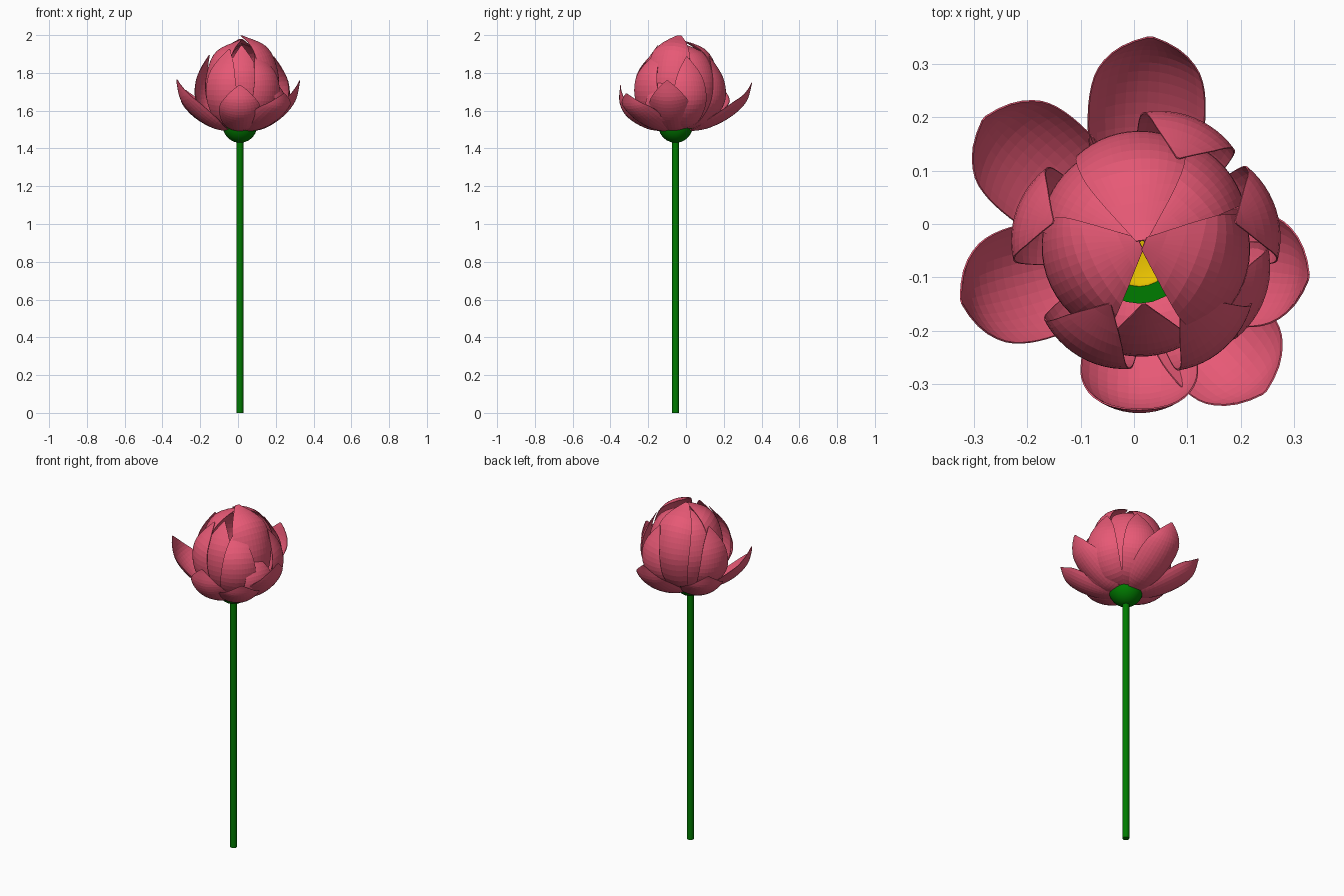
import bpy, bmesh, math
from mathutils import Vector, Matrix

if "Cube" in bpy.data.objects:
    bpy.data.objects.remove(bpy.data.objects["Cube"], do_unlink=True)


def material(name, rgb):
    mat = bpy.data.materials.new(name)
    mat.use_nodes = True
    mat.diffuse_color = (*rgb, 1)
    mat.node_tree.nodes["Principled BSDF"].inputs["Base Color"].default_value = (*rgb, 1)
    return mat


PINK = material("petal pink", (0.8, 0.1, 0.18))
GREEN = material("stem green", (0, 0.2, 0))
YELLOW = material("pollen yellow", (0.85, 0.56, 0))
AXIS = Vector((0.01, -0.055, 0))
BUD_AXIS = Vector((0.015, -0.035, 0))


def finish(bm, name, mat):
    mesh = bpy.data.meshes.new(name)
    bm.to_mesh(mesh)
    bm.free()
    mesh.materials.append(mat)
    obj = bpy.data.objects.new(name, mesh)
    bpy.context.collection.objects.link(obj)
    return obj


def smooth_sample(points, t):
    """Catmull-Rom curve through evenly spaced points, t from 0 to 1."""
    last = len(points) - 1
    i = min(int(t * last), last - 1)
    f = t * last - i
    p1, p2 = points[i], points[i + 1]
    p0 = points[i - 1] if i else p1 * 2 - p2
    p3 = points[i + 2] if i + 2 <= last else p2 * 2 - p1
    return (p1 * 2 + (p2 - p0) * f + (p0 * 2 - p1 * 5 + p2 * 4 - p3) * f * f
            + (p1 * 3 - p0 - p2 * 3 + p3) * f ** 3) * 0.5


# Side profiles as (outward, up) fractions
OPEN = [(0.1, 0), (0.4, 0.06), (0.7, 0.28), (0.92, 0.6), (1, 1)]
CUPPED = [(0.12, 0), (0.5, 0.06), (0.85, 0.3), (1, 0.62), (0.99, 1)]
UPRIGHT = [(0.12, 0), (0.62, 0.09), (0.95, 0.35), (0.96, 0.67), (0.7, 1)]
LEANING = [(0.12, 0), (0.62, 0.09), (0.97, 0.37), (0.95, 0.7), (0.5, 1)]
CLOSED = [(0.15, 0), (0.72, 0.13), (1, 0.42), (0.95, 0.68), (0.66, 0.89), (0.02, 1)]
# Petal outlines as width fractions from base to tip
ROUND = [0.14, 0.45, 0.78, 0.95, 1, 0.97, 0.83, 0.52, 0.04]
POINTED = [0.3, 0.62, 0.88, 1, 0.93, 0.66, 0.03]
BLUNT = [0.3, 0.62, 0.88, 1, 0.98, 0.78, 0.1]
ROWS, COLUMNS = 20, 12


def petal(name, profile, outline, axis, degrees, reach, base, height, half_width, cup):
    """A sheet swept along the profile with an arc cross-section of radius cup."""
    curve = [Vector((r * reach, base + z * height)) for r, z in profile]
    turn = Matrix.Rotation(math.radians(degrees), 3, "Z")
    bm = bmesh.new()
    grid = []
    for i in range(ROWS + 1):
        u = i / ROWS
        centre = smooth_sample(curve, u)
        tangent = (smooth_sample(curve, min(u + 0.02, 1))
                   - smooth_sample(curve, max(u - 0.02, 0))).normalized()
        inward = Vector((-tangent.y, tangent.x))
        width = half_width * max(smooth_sample(outline, u), 0.02)
        row = []
        for j in range(COLUMNS + 1):
            angle = (2 * j / COLUMNS - 1) * width / cup
            p = centre + inward * cup * (1 - math.cos(angle))
            point = Vector((p.x, cup * math.sin(angle), p.y))
            row.append(bm.verts.new(turn @ point + axis))
        grid.append(row)
    for low, high in zip(grid, grid[1:]):
        for j in range(COLUMNS):
            bm.faces.new((low[j], high[j], high[j + 1], low[j + 1]))
    obj = finish(bm, name, PINK)
    sheet = obj.modifiers.new("thickness", "SOLIDIFY")
    sheet.thickness = 0.003
    sheet.offset = 0


# Open outer petals: profile, direction, reach, height
for n, (profile, deg, reach, height) in enumerate([
        (OPEN, 87, 0.405, 0.26), (OPEN, 139, 0.385, 0.22), (OPEN, 195, 0.345, 0.275),
        (CUPPED, 270, 0.295, 0.245), (OPEN, 312, 0.35, 0.2), (OPEN, 352, 0.32, 0.27)]):
    petal(f"outer_petal_{n + 1}", profile, ROUND, AXIS, deg, reach, 1.49, height, 0.125, 0.14)

# Upright middle petals: profile, direction, reach, height
for n, (profile, deg, reach, height) in enumerate([
        (UPRIGHT, 160, 0.245, 0.4), (UPRIGHT, 68, 0.275, 0.39), (UPRIGHT, 18, 0.27, 0.39),
        (LEANING, 240, 0.22, 0.43), (LEANING, 275, 0.19, 0.45),
        (LEANING, 312, 0.235, 0.42), (UPRIGHT, 341, 0.25, 0.28)]):
    petal(f"middle_petal_{n + 1}", profile, POINTED, AXIS, deg, reach, 1.495, height, 0.1, 0.17)

# Inner petals closing over the centre: outline, direction, reach, height, half width
for n, (outline, deg, reach, height, half_width) in enumerate([
        (BLUNT, 97, 0.205, 0.48, 0.11), (BLUNT, 206, 0.185, 0.475, 0.125),
        (BLUNT, 338, 0.2, 0.5, 0.125), (POINTED, 48, 0.205, 0.46, 0.095),
        (POINTED, 145, 0.19, 0.45, 0.095)]):
    petal(f"inner_petal_{n + 1}", CLOSED, outline, BUD_AXIS, deg, reach, 1.497, height,
          half_width, 0.17)


def lathe(name, points, mat):
    """Spin (radius, z) points around the flower axis."""
    bm = bmesh.new()
    verts = [bm.verts.new((r, 0, z)) for r, z in points]
    edges = [bm.edges.new(pair) for pair in zip(verts, verts[1:])]
    bmesh.ops.spin(bm, geom=verts + edges, cent=(0, 0, 0), axis=(0, 0, 1),
                   angle=math.tau, steps=24)
    bmesh.ops.remove_doubles(bm, verts=bm.verts, dist=0.0005)
    bmesh.ops.recalc_face_normals(bm, faces=bm.faces)
    if sum(f.normal.z * f.calc_area() for f in bm.faces) < 0 and mat == YELLOW:
        bmesh.ops.reverse_faces(bm, faces=bm.faces)
    bmesh.ops.translate(bm, vec=AXIS, verts=bm.verts)
    return finish(bm, name, mat)


def bowl(radius, depth, rim):
    """Quarter ellipse from the lowest point out to the rim."""
    angles = [math.radians(a) for a in range(0, 91, 10)]
    return [(radius * math.sin(a), rim - depth * math.cos(a)) for a in angles]


# Green cup under the petals, yellow hollow inside it, and the stem
RIM, HOLLOW = 1.53, 0.062
base = lathe("flower_base", bowl(0.094, 0.1, RIM) + [(HOLLOW, RIM)], GREEN)
centre = lathe("flower_centre", bowl(HOLLOW, 0.02, RIM), YELLOW)
stem = lathe("stem", [(0, 0), (0.018, 0), (0.018, 1.46), (0, 1.46)], GREEN)

# Smooth the round green and yellow parts, keeping the rims sharp
for obj in bpy.context.selected_objects:
    obj.select_set(False)
for obj in (base, centre, stem):
    obj.select_set(True)
bpy.context.view_layer.objects.active = stem
bpy.ops.object.shade_smooth_by_angle()
